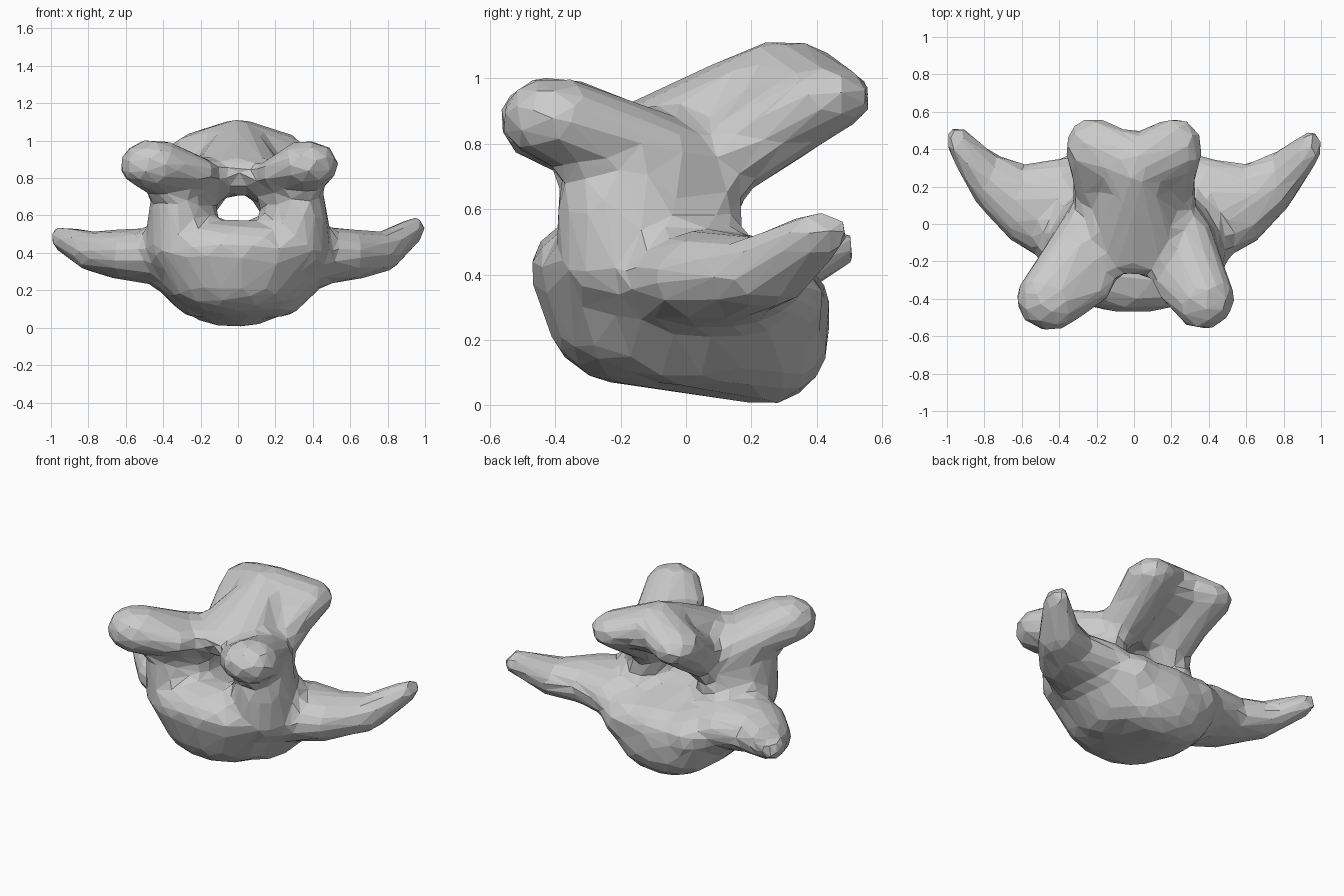
import bpy
import bmesh
from mathutils import Vector

cube = bpy.data.objects.get("Cube")
if cube:
    bpy.data.objects.remove(cube, do_unlink=True)

# One bone-grey material
bone = bpy.data.materials.new("bone_grey")
bone.use_nodes = True
GREY = (0.6, 0.6, 0.6, 1)
bone.diffuse_color = GREY
bone.node_tree.nodes["Principled BSDF"].inputs["Base Color"].default_value = GREY

# Unit ball used for every rounded end
ball = bmesh.new()
bmesh.ops.create_icosphere(ball, subdivisions=3, radius=1)
BALL = [v.co.copy() for v in ball.verts]
ball.free()

solid = bmesh.new()


def hull(*blobs):
    """Add the convex skin around ellipsoids given as (centre, radii)."""
    bm = bmesh.new()
    for centre, radii in blobs:
        for p in BALL:
            bm.verts.new(Vector(centre) + Vector([q * r for q, r in zip(p, radii)]))
    bmesh.ops.convex_hull(bm, input=bm.verts[:])
    loose = [v for v in bm.verts if not v.link_faces]
    bmesh.ops.delete(bm, geom=loose, context='VERTS')
    bmesh.ops.recalc_face_normals(bm, faces=bm.faces[:])
    part = bpy.data.meshes.new("part")
    bm.to_mesh(part)
    bm.free()
    solid.from_mesh(part)
    bpy.data.meshes.remove(part)


def limb(*blobs):
    """Chain of hulls running from blob to blob."""
    for a, b in zip(blobs, blobs[1:]):
        hull(a, b)


# Central body: wide, forward-leaning front and lower, rounded back
hull(((-0.01, -0.25, 0.42), (0.44, 0.23, 0.16)),
     ((-0.02, -0.16, 0.25), (0.37, 0.26, 0.19)),
     ((-0.02, 0.24, 0.21), (0.34, 0.2, 0.21)),
     ((0, 0.22, 0.32), (0.4, 0.22, 0.14)))

# Arch roof, and the central ridge of the spine with its thick underside
roof = ((0, -0.09, 0.845), (0.25, 0.18, 0.085))
apex = ((0, 0.3, 1.0), (0.12, 0.18, 0.12))
limb(roof, apex)
hull(((0, 0.07, 0.8), (0.22, 0.12, 0.09)), ((0, 0.33, 0.93), (0.24, 0.16, 0.11)))

# Paired parts; the two sides differ slightly
sides = (
    (1, (0.37, -0.4, 0.875), (0.17, 0.17, 0.13), (0.95, 0.41, 0.53)),
    (-1, (-0.45, -0.4, 0.87), (0.185, 0.175, 0.14), (-0.95, 0.44, 0.48)),
)
for s, prong_tip, prong_size, wing_tip in sides:
    shoulder = ((s * 0.26, -0.1, 0.765), (0.17, 0.18, 0.125))
    inner = ((s * 0.22, -0.31, 0.825), (0.12, 0.13, 0.09))
    # Pillar beside the canal, broad in front and narrow behind
    root = ((s * 0.33, -0.12, 0.42), (0.17, 0.27, 0.14))
    front_pillar = ((s * 0.32, -0.19, 0.62), (0.16, 0.21, 0.13))
    back_pillar = ((s * 0.25, 0.02, 0.61), (0.11, 0.15, 0.14))
    rear_body = ((s * 0.22, 0.25, 0.31), (0.17, 0.18, 0.15))
    hull(front_pillar, back_pillar, root)
    hull(front_pillar, back_pillar, shoulder)
    limb(root, rear_body)
    # Half of the arch
    limb(shoulder, roof)
    # Forward prong, wider towards the middle
    hull(shoulder, inner, (prong_tip, prong_size))
    # Rear lobe with a deep underside
    lobe = ((s * 0.22, 0.41, 0.94), (0.15, 0.165, 0.105))
    limb(((s * 0.2, 0.05, 0.7), (0.12, 0.13, 0.11)),
         ((s * 0.2, 0.25, 0.84), (0.13, 0.15, 0.12)), lobe, apex)
    # Side wing, bowed along its lower edge
    base = ((s * 0.38, 0.06, 0.38), (0.16, 0.3, 0.16))
    limb(base,
         ((s * 0.6, 0.1, 0.39), (0.13, 0.22, 0.14)),
         ((s * 0.78, 0.23, 0.405), (0.1, 0.16, 0.11)),
         (wing_tip, (0.055, 0.1, 0.07)))
    # Sloping flank between wing and underside
    hull(base, ((s * 0.2, 0.06, 0.18), (0.16, 0.28, 0.13)))

mesh = bpy.data.meshes.new("vertebra_rough")
solid.to_mesh(mesh)
solid.free()
vertebra = bpy.data.objects.new("vertebra", mesh)
bpy.context.collection.objects.link(vertebra)


def fuse(size):
    mod = vertebra.modifiers.new("fuse", 'REMESH')
    mod.mode = 'VOXEL'
    mod.voxel_size = size


def soften(times):
    mod = vertebra.modifiers.new("soften", 'SMOOTH')
    mod.factor = 0.5
    mod.iterations = times


def swell(amount):
    mod = vertebra.modifiers.new("swell", 'DISPLACE')
    mod.mid_level = 0
    mod.strength = amount


# Fuse the parts, fill the creases by swelling and shrinking, then facet
fuse(0.022)
soften(5)
swell(0.04)
fuse(0.022)
soften(4)
swell(-0.04)
fuse(0.022)
soften(5)
facet = vertebra.modifiers.new("facet", 'DECIMATE')
facet.ratio = 0.035
bpy.context.view_layer.update()
depsgraph = bpy.context.evaluated_depsgraph_get()
final = bpy.data.meshes.new_from_object(vertebra.evaluated_get(depsgraph))
vertebra.modifiers.clear()
vertebra.data = final
bpy.data.meshes.remove(mesh)
final.name = "vertebra"

# Flat facets in one colour
final.materials.clear()
final.materials.append(bone)
for face in final.polygons:
    face.use_smooth = False
    face.material_index = 0
final.update()
